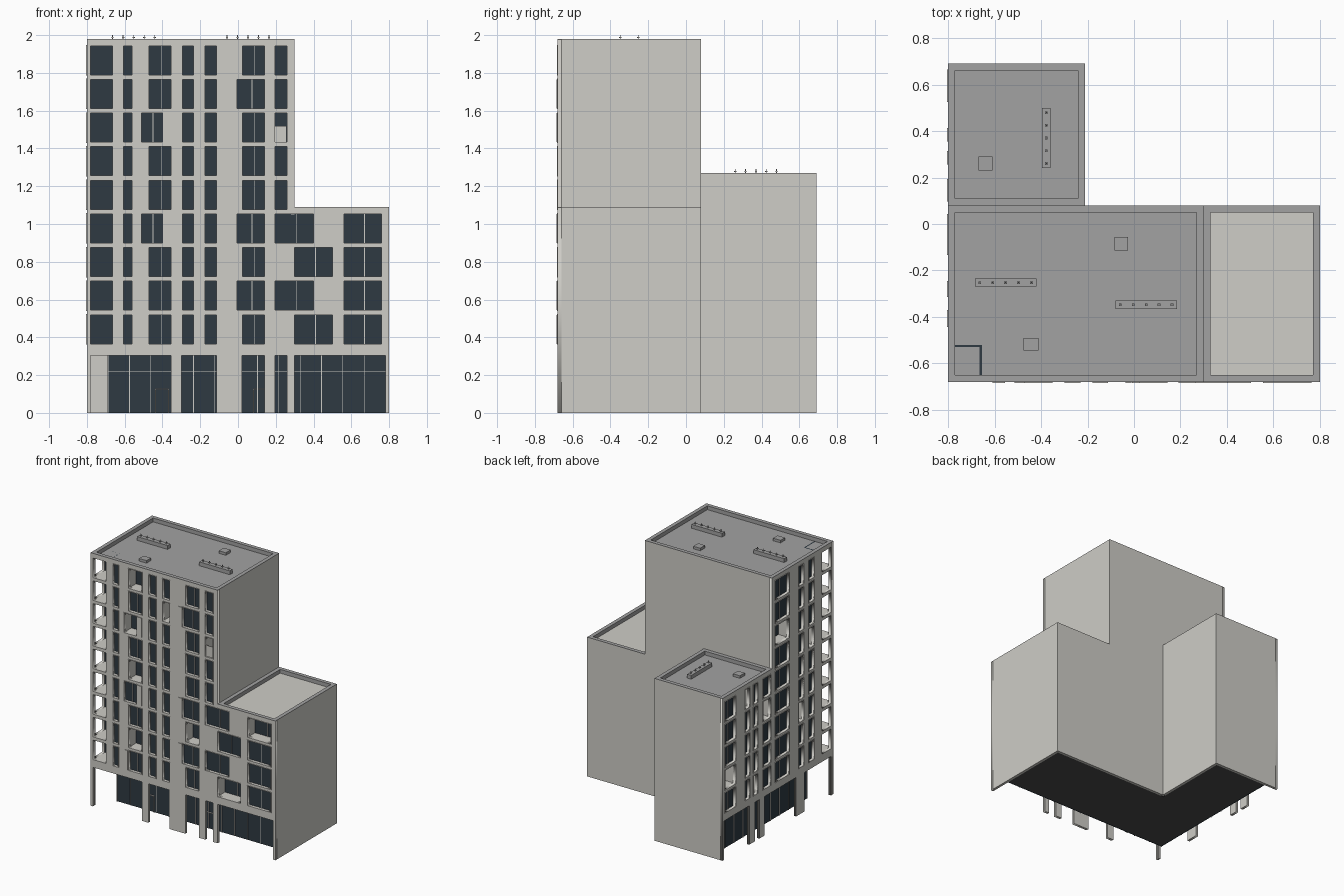
import bpy, bmesh

if "Cube" in bpy.data.objects:
    bpy.data.objects.remove(bpy.data.objects["Cube"])

def material(name, c):
    m = bpy.data.materials.new(name)
    m.diffuse_color = (*c, 1)
    m.use_nodes = True
    m.node_tree.nodes["Principled BSDF"].inputs["Base Color"].default_value = m.diffuse_color
    return m

WALL = material("wall_cream", (0.62, 0.61, 0.57))
ROOF = material("roof_grey", (0.36, 0.36, 0.36))
GLASS = material("dark_glass", (0.028, 0.042, 0.055))
FLOOR = material("floor_dark", (0.07, 0.07, 0.07))

def finish(name, bm, mat):
    bmesh.ops.recalc_face_normals(bm, faces=bm.faces)
    me = bpy.data.meshes.new(name)
    bm.to_mesh(me)
    bm.free()
    me.materials.append(mat)
    ob = bpy.data.objects.new(name, me)
    bpy.context.scene.collection.objects.link(ob)

def boxes(name, items, mat):
    """One object made of boxes (x0, x1, y0, y1, z0, z1)."""
    bm = bmesh.new()
    for x0, x1, y0, y1, z0, z1 in items:
        vs = bmesh.ops.create_cube(bm, size=1)["verts"]
        for v in vs:
            v.co = ((x0, x1)[v.co.x > 0], (y0, y1)[v.co.y > 0], (z0, z1)[v.co.z > 0])
    finish(name, bm, mat)

# Facade coordinates: u along the wall, d inward from the wall face
def fbox(side, u0, u1, z0, z1, d0, d1):
    if side == "front":
        return (u0, u1, -0.68 + d0, -0.68 + d1, z0, z1)
    return (-0.8 + d0, -0.8 + d1, u0, u1, z0, z1)

def facade(name, side, outline, holes, t=0.02):
    """Flat wall cut from an outline with rectangular holes."""
    cu = bpy.data.curves.new(name, "CURVE")
    cu.dimensions, cu.fill_mode, cu.extrude = "2D", "BOTH", t / 2
    loops = [outline] + [[(a, c), (b, c), (b, d), (a, d)] for a, b, c, d in holes]
    for pts in loops:
        s = cu.splines.new("POLY")
        s.points.add(len(pts) - 1)
        for p, (u, z) in zip(s.points, pts):
            p.co = (u, z, 0, 1)
        s.use_cyclic_u = True
    tmp = bpy.data.objects.new(name + "_curve", cu)
    bpy.context.scene.collection.objects.link(tmp)
    bpy.context.view_layer.update()
    me = bpy.data.meshes.new_from_object(tmp.evaluated_get(bpy.context.evaluated_depsgraph_get()))
    bm = bmesh.new()
    bm.from_mesh(me)
    bpy.data.objects.remove(tmp)
    bpy.data.meshes.remove(me)
    bmesh.ops.remove_doubles(bm, verts=bm.verts, dist=1e-5)
    for v in bm.verts:
        u, z, d = v.co.x, v.co.y, v.co.z + t / 2
        v.co = (u, -0.68 + d, z) if side == "front" else (-0.8 + d, u, z)
    finish(name, bm, WALL)

def row(r):
    z = 0.366 + 0.178 * (r - 1)
    return z, z + 0.153

glass, frames, cheeks, panels = [], [], [], []

def window(side, u0, u1, r, deep=False):
    """Recessed pane with frame and mullion; deep ones become loggias."""
    z0, z1 = row(r)
    d = 0.09 if deep else 0.02
    glass.append(fbox(side, u0 - 0.005, u1 + 0.005, z0 - 0.005, z1 + 0.005, d, d + 0.01))
    if deep:
        for a in (u0 - 0.012, u1):
            cheeks.append(fbox(side, a, a + 0.012, z0 - 0.005, z1 + 0.005, 0.018, d + 0.01))
    if u1 - u0 > 0.09:
        m = u0 + 0.55 * (u1 - u0)
        frames.append(fbox(side, m - 0.002, m + 0.002, z0, z1, d - 0.006, d))
    # thin surround standing proud of the wall
    for a in (u0 - 0.004, u1):
        frames.append(fbox(side, a, a + 0.004, z0, z1, -0.004, 0.004))
    for c in (z0 - 0.004, z1):
        frames.append(fbox(side, u0 - 0.004, u1 + 0.004, c, c + 0.004, -0.004, 0.004))
    return (u0, u1, z0, z1)

# Front windows
front_holes = []
deep_front = {("C", 9), ("C", 7), ("C", 5), ("C", 2), ("E", 8), ("G", 7), ("F", 3), ("K", 4), ("J", 1)}
for r in range(1, 10):
    z0, z1 = row(r)
    cols = {"B": (-0.605, -0.56), "C": (-0.47, -0.355), "D": (-0.295, -0.235),
            "E": (-0.175, -0.115), "F": (0.025, 0.14)}
    if r in (4, 7):
        cols["C"] = (-0.51, -0.40)
        panels.append(fbox("front", -0.395, -0.357, z0, z1, -0.005, 0.001))
    if r == 1:
        panels.append(fbox("front", -0.50, -0.475, z0, z1, -0.005, 0.001))
    if r in (2, 4, 8):
        cols["F"] = (-0.005, 0.14)
        panels.append(fbox("front", -0.037, -0.01, z0, z1, -0.005, 0.001))
    if r > 4:
        cols["G"] = (0.195, 0.26)
    else:
        cols["J"] = (0.195, 0.40) if r % 2 == 0 else (0.30, 0.50)
        cols["K"] = (0.56, 0.76)
    front_holes += [window("front", *uv, r, (k, r) in deep_front) for k, uv in cols.items()]
    front_holes.append((-0.78, -0.665, z0, z1))
panels.append(fbox("front", 0.197, 0.258, 1.435, 1.52, 0.005, 0.01))

# Left side windows
left_holes = []
for r in range(1, 10):
    z0, z1 = row(r)
    cols = [(-0.13, 0.04), (-0.31, -0.25), (-0.44, -0.375)]
    if r < 6:
        cols += [(0.53, 0.66), (0.36, 0.41), (0.26, 0.31), (0.10, 0.19)]
    left_holes += [window("left", a, b, r, (r * 3 + i * 5) % 7 == 0) for i, (a, b) in enumerate(cols)]
    left_holes.append((-0.65, -0.54, z0, z1))

# Street walls: comb-shaped at ground level so the piers become columns
def comb(top, gaps):
    pts = list(top)
    for a, b in gaps:
        pts += [(b, 0), (b, 0.305), (a, 0.305), (a, 0)]
    return pts

facade("front_wall", "front",
       comb([(-0.8, 0), (-0.8, 1.977), (0.3, 1.977), (0.3, 1.087), (0.8, 1.087), (0.8, 0)],
            [(0.30, 0.78), (0.195, 0.26), (0.02, 0.14), (-0.30, -0.115), (-0.78, -0.355)]), front_holes)
facade("left_wall", "left",
       comb([(-0.66, 0), (-0.66, 1.977), (0.08, 1.977), (0.08, 1.267), (0.69, 1.267), (0.69, 0)],
            [(0.36, 0.67), (0.235, 0.29), (-0.22, 0.17), (-0.65, -0.32)]), left_holes)

# Blank rear and right walls
boxes("blank_walls", [
    (0.78, 0.8, -0.66, 0.08, 0, 1.087), (0.28, 0.3, -0.66, 0.08, 1.05, 1.977),
    (-0.21, 0.3, 0.06, 0.08, 0, 1.977), (-0.78, -0.21, 0.06, 0.08, 1.2, 1.977),
    (0.3, 0.78, 0.06, 0.08, 0, 1.087), (-0.23, -0.21, 0.08, 0.67, 0, 1.267),
    (-0.78, -0.21, 0.67, 0.69, 0, 1.267)], WALL)

# Storey slabs
slabs = []
for r in range(1, 10):
    z0 = 0.305 if r == 1 else row(r - 1)[1]
    z1 = row(r)[0]
    slabs.append((-0.78, 0.28, -0.66, 0.06, z0, z1))
    if r < 5:
        slabs.append((0.28, 0.78, -0.66, 0.06, z0, z1))
    if r < 6:
        slabs.append((-0.78, -0.23, 0.06, 0.67, z0, z1))
boxes("storey_slabs", slabs, WALL)

# Corner balcony glazing
boxes("balcony_glass", [(-0.78, -0.655, -0.53, -0.52, 0.36, 1.95),
                        (-0.665, -0.655, -0.66, -0.53, 0.36, 1.95)], GLASS)
boxes("window_glass", glass, GLASS)
boxes("window_frames", frames, WALL)
boxes("loggia_sides", cheeks, WALL)
boxes("sliding_panels", panels, WALL)

# Recessed ground floor: glazing, mullions, doors, base
boxes("shopfront_glass", [(-0.69, 0.78, -0.51, -0.50, 0, 0.305), (-0.69, -0.68, -0.50, 0.67, 0, 0.305)], GLASS)
bars = [(-0.69, 0.78, -0.514, -0.51, 0.22, 0.223), (-0.694, -0.69, -0.51, 0.67, 0.22, 0.223)]
bars += [(x, x + 0.004, -0.514, -0.51, 0, 0.305) for x in [-0.69 + 0.113 * i for i in range(13)]]
bars += [(-0.694, -0.69, y, y + 0.004, 0, 0.305) for y in [-0.51 + 0.113 * i for i in range(11)]]
for x in (-0.44, 0.08):
    bars += [(x, x + 0.006, -0.518, -0.51, 0, 0.13), (x + 0.07, x + 0.076, -0.518, -0.51, 0, 0.13),
             (x, x + 0.076, -0.518, -0.51, 0.124, 0.13)]
boxes("shopfront_bars", bars, WALL)
boxes("ground_floor", [(-0.68, 0.78, -0.50, 0.06, 0, 0.006), (-0.68, -0.23, 0.06, 0.67, 0, 0.006)], FLOOR)

# Roofs with parapets and caps
def roof(name, x0, x1, y0, y1, top, mat):
    w = 0.03
    boxes(name + "_deck", [(x0 + 0.02, x1 - 0.02, y0 + 0.02, y1 - 0.02, top - 0.038, top - 0.03)], mat)
    ring = []
    for i, za, zb in ((0.015, top - 0.03, top - 0.003), (0, top - 0.003, top)):
        ring += [(x0 + i, x1 - i, y0 + i, y0 + w, za, zb), (x0 + i, x1 - i, y1 - w, y1 - i, za, zb),
                 (x0 + i, x0 + w, y0 + w, y1 - w, za, zb), (x1 - w, x1 - i, y0 + w, y1 - w, za, zb)]
    boxes(name + "_parapet", ring, ROOF)

roof("tower_roof", -0.8, 0.3, -0.68, 0.08, 1.98, ROOF)
roof("side_roof", 0.3, 0.8, -0.68, 0.08, 1.09, WALL)
roof("rear_roof", -0.8, -0.21, 0.08, 0.69, 1.27, ROOF)

# Roof plant: long units with pegs, and hatches
units, pegs = [], []
for x0, x1, y0, y1, z in ((-0.685, -0.42, -0.27, -0.235, 1.95), (-0.08, 0.185, -0.365, -0.33, 1.95),
                          (-0.395, -0.36, 0.24, 0.50, 1.24)):
    units.append((x0, x1, y0, y1, z, z + 0.03))
    for i in range(5):
        t = 0.08 + 0.21 * i
        along = x1 - x0 > y1 - y0
        x = x0 + t * (x1 - x0) if along else (x0 + x1) / 2
        y = (y0 + y1) / 2 if along else y0 + t * (y1 - y0)
        pegs += [(x - 0.002, x + 0.002, y - 0.002, y + 0.002, z + 0.03, z + 0.05),
                 (x - 0.006, x + 0.006, y - 0.006, y + 0.006, z + 0.036, z + 0.04)]
boxes("roof_units", units, ROOF)
boxes("roof_pegs", pegs, ROOF)
boxes("roof_hatches", [(-0.085, -0.025, -0.115, -0.055, 1.95, 1.97), (-0.475, -0.41, -0.545, -0.49, 1.95, 1.97),
                       (-0.67, -0.61, 0.23, 0.29, 1.24, 1.26)], ROOF)
